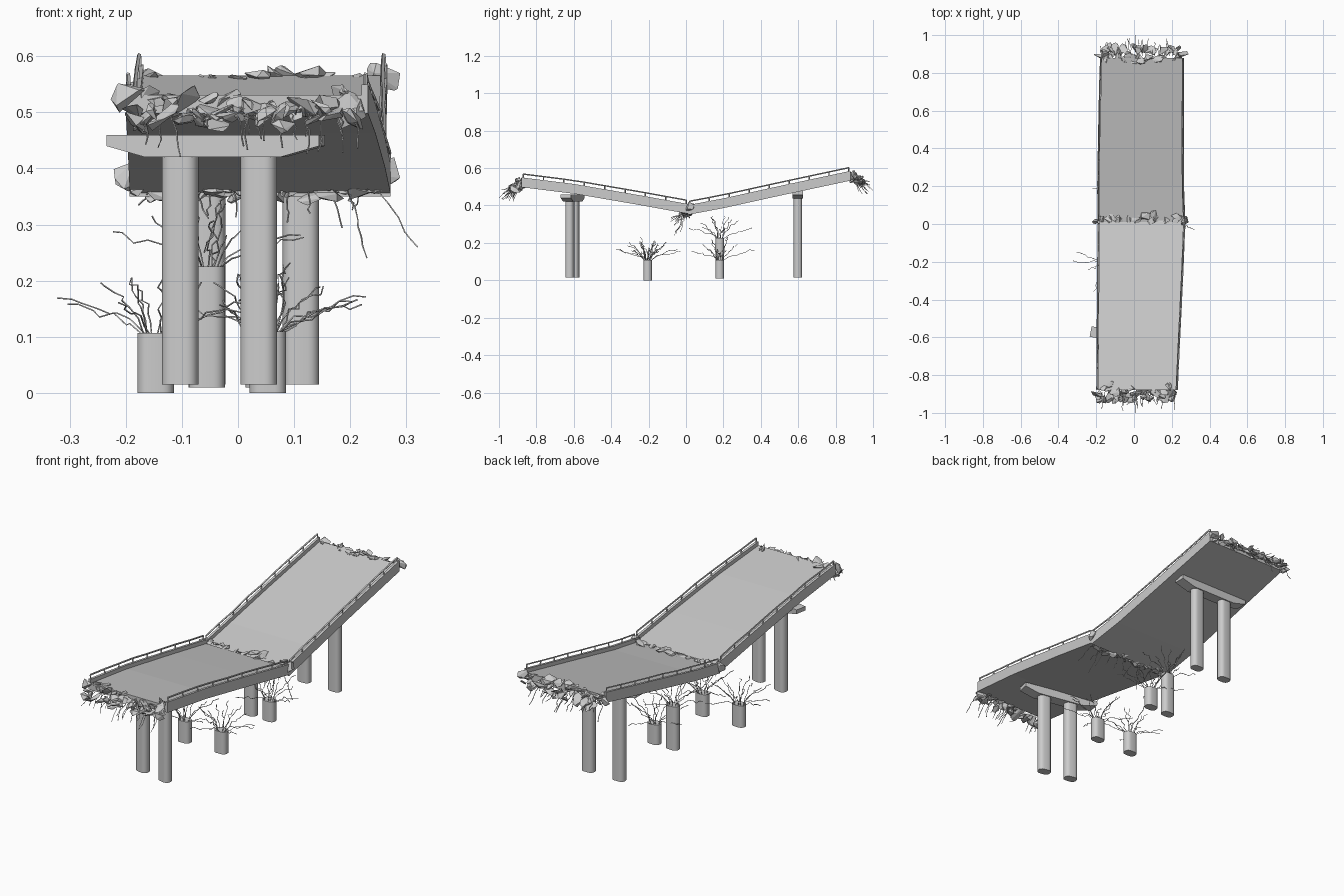
import bpy, bmesh, math, random
from mathutils import Vector, Euler, Matrix

random.seed(7)
U = random.uniform
if "Cube" in bpy.data.objects:
    bpy.data.objects.remove(bpy.data.objects["Cube"])

# One concrete grey for everything
grey = bpy.data.materials.new("concrete grey")
grey.use_nodes = True
grey.diffuse_color = (0.6, 0.6, 0.6, 1)
grey.node_tree.nodes["Principled BSDF"].inputs["Base Color"].default_value = (0.6, 0.6, 0.6, 1)


def finish(bm, name, smooth=False):
    bmesh.ops.recalc_face_normals(bm, faces=bm.faces)
    mesh = bpy.data.meshes.new(name)
    bm.to_mesh(mesh)
    bm.free()
    mesh.materials.append(grey)
    obj = bpy.data.objects.new(name, mesh)
    bpy.context.collection.objects.link(obj)
    if smooth:
        bpy.ops.object.select_all(action='DESELECT')
        obj.select_set(True)
        bpy.context.view_layer.objects.active = obj
        bpy.ops.object.shade_smooth_by_angle(angle=math.radians(40))
    return obj


def loft(bm, rings):
    loops = [[bm.verts.new(p) for p in ring] for ring in rings]
    n = len(loops[0])
    for a, b in zip(loops, loops[1:]):
        for i in range(n):
            bm.faces.new((a[i], a[(i + 1) % n], b[(i + 1) % n], b[i]))
    bm.faces.new(loops[0])
    bm.faces.new(loops[-1])


def tube(bm, pts, r, sides=4):
    rings = []
    for i, p in enumerate(pts):
        d = (pts[min(i + 1, len(pts) - 1)] - pts[max(i - 1, 0)]).normalized()
        side = d.cross(Vector((0.31, 0.2, 0.93))).normalized()
        up = side.cross(d)
        angles = [math.tau * (k + 0.5) / sides for k in range(sides)]
        rings.append([p + (side * math.cos(a) + up * math.sin(a)) * r for a in angles])
    loft(bm, rings)


def chunk(bm, centre, size, tilt):
    """Angular broken piece: the hull of random points on a squashed sphere."""
    turn = Euler((U(-tilt, tilt), U(-tilt, tilt), U(0, math.tau))).to_matrix()
    verts = []
    for _ in range(10):
        v = Vector((U(-1, 1), U(-1, 1), U(-1, 1))).normalized()
        v = turn @ Vector(a * b for a, b in zip(v, size))
        verts.append(bm.verts.new(Vector(centre) + v))
    bmesh.ops.convex_hull(bm, input=verts)


def bar(bm, start, reach, bend=0.6, jitter=0.008, n=7):
    """Bent reinforcing bar: runs out level while its height eases in."""
    start, reach = Vector(start), Vector(reach)
    pts = [start]
    for i in range(1, n + 1):
        t = i / n
        wob = Vector((U(-1, 1), U(-1, 1), U(-1, 1))) * (jitter if i < n else 0)
        pts.append(start + Vector((reach.x * t, reach.y * t, reach.z * t ** bend)) + wob)
    tube(bm, pts, 0.0015)


# Sagging road slabs: stations of (y, left edge x, right edge x, underside z)
front = [(-0.88, -0.2, 0.232, 0.498), (-0.6, -0.198, 0.245, 0.463),
         (-0.25, -0.195, 0.262, 0.403), (0.01, -0.193, 0.272, 0.356)]
rear = [(0.01, -0.193, 0.272, 0.35), (0.2, -0.195, 0.265, 0.386),
        (0.5, -0.19, 0.264, 0.452), (0.88, -0.18, 0.266, 0.533)]
KERB, ROAD, TOP = 0.012, 0.033, 0.052


def at(stations, y):
    for a, b in zip(stations, stations[1:]):
        if y <= b[0]:
            break
    t = (y - a[0]) / (b[0] - a[0])
    return [p + (q - p) * t for p, q in zip(a, b)]


def slab(name, stations):
    bm = bmesh.new()
    rings = []
    for y, l, r, z in stations:
        outline = [(l, 0), (r, 0), (r, TOP), (r - KERB, TOP), (r - KERB, ROAD),
                   (l + KERB, ROAD), (l + KERB, TOP), (l, TOP)]
        rings.append([(x, y, z + h) for x, h in outline])
    loft(bm, rings)
    finish(bm, name + "_slab")
    # Handrail with posts on both kerbs
    for side, col, inset in (("right", 1, 0.005), ("left", 2, -0.005)):
        bm = bmesh.new()
        y0, y1 = stations[0][0], stations[-1][0]
        path = []
        for i in range(9):
            s = at(stations, y0 + (y1 - y0) * (0.01 + 0.98 * i / 8))
            foot = Vector((s[col] + inset, s[0], s[3] + TOP - 0.002))
            head = foot + Vector((U(-0.003, 0.003), 0, 0.021))
            tube(bm, [foot, head], 0.004)
            path.append(head)
        tube(bm, path, 0.004)
        finish(bm, f"{name}_{side}_handrail")


slab("front", front)
slab("rear", rear)


# Broken concrete across the two open ends and the collapsed joint
def rubble(name, count, x0, x1, ys, zs, size, tilt):
    bm = bmesh.new()
    for i in range(count):
        t = U(0, 1)
        k = U(0.6, 1.2)
        chunk(bm, (x0 + (x1 - x0) * (i + U(0, 1)) / count,
                   ys[0] + (ys[1] - ys[0]) * t,
                   zs[0] + (zs[1] - zs[0]) * t + U(-0.012, 0.012)),
              [s * k for s in size], tilt)
    finish(bm, name)


rubble("front_end_rubble", 46, -0.19, 0.21, (-0.86, -0.93), (0.525, 0.487), (0.036, 0.026, 0.012), 0.8)
rubble("rear_end_rubble", 44, -0.17, 0.25, (0.87, 0.935), (0.558, 0.53), (0.034, 0.024, 0.011), 0.7)
rubble("joint_rubble", 26, -0.18, 0.26, (0.005, 0.045), (0.383, 0.388), (0.036, 0.02, 0.009), 0.3)
rubble("joint_underside_rubble", 26, -0.18, 0.26, (-0.02, 0.02), (0.36, 0.355), (0.032, 0.02, 0.012), 0.6)

# Larger broken kerb ends
bm = bmesh.new()
for x, y, z in ((-0.195, -0.9, 0.525), (0.2, -0.89, 0.5), (0.26, 0.9, 0.565),
                (-0.18, 0.89, 0.55), (0.27, 0.01, 0.395), (-0.19, 0.01, 0.385)):
    chunk(bm, (x, y, z), (0.018, 0.035, 0.032), 0.4)
finish(bm, "broken_kerb_ends")


# Piers: rounded pillars, tapered crossheads, and broken stumps
def pillar(name, x, y, z0, z1, turn=0.0):
    bm = bmesh.new()
    bmesh.ops.create_cube(bm, size=1, matrix=Matrix.Diagonal((0.065, 0.045, z1 - z0, 1)))
    uprights = [e for e in bm.edges if abs(e.verts[0].co.z - e.verts[1].co.z) > 0.01]
    bmesh.ops.bevel(bm, geom=uprights, offset=0.02, segments=4, profile=0.5, affect='EDGES')
    obj = finish(bm, name, smooth=True)
    obj.location = (x, y, (z0 + z1) / 2)
    obj.rotation_euler.z = turn


def crosshead(name, x, y, z, turn):
    bm = bmesh.new()
    outline = [(-0.122, 0), (0.122, 0), (0.193, 0.02), (0.193, 0.04), (-0.193, 0.04), (-0.193, 0.02)]
    loft(bm, [[(px, d, pz) for px, pz in outline] for d in (-0.028, 0.028)])
    obj = finish(bm, name)
    obj.location = (x, y, z)
    obj.rotation_euler.z = turn


TURN = math.radians(-11)
pillar("front_right_pillar", -0.103, -0.594, 0.015, 0.425, TURN)
pillar("front_left_pillar", 0.037, -0.621, 0.015, 0.425, TURN)
crosshead("front_crosshead", -0.04, -0.606, 0.42, TURN)
pillar("rear_right_pillar", -0.055, 0.598, 0.015, 0.445)
pillar("rear_left_pillar", 0.112, 0.598, 0.015, 0.445)
crosshead("rear_crosshead", 0.028, 0.598, 0.437, 0)

stumps = [("front_right_stump", -0.147, -0.205, 0, 0.107, 0.115),
          ("front_left_stump", 0.053, -0.205, 0, 0.109, 0.115),
          ("rear_right_stump", -0.056, 0.18, 0.01, 0.225, 0.12),
          ("rear_left_stump", 0.046, 0.18, 0.01, 0.109, 0.11)]
for name, x, y, z0, z1, rise in stumps:
    pillar(name, x, y, z0, z1)
    bm = bmesh.new()
    for i in range(13):
        a = math.tau * i / 13 + U(-0.2, 0.2)
        c, s = math.cos(a), math.sin(a)
        spread = (0.17, 0.09, 0.04)[i % 3] * U(0.85, 1.05)
        height = rise * (0.55, 0.85, 1.1)[i % 3] * U(0.8, 1.05)
        bar(bm, (x + 0.022 * c, y + 0.015 * s, z1 - 0.005), (c * spread, s * spread, height))
    if y < 0:
        way = -1 if x < 0 else 1
        bar(bm, (x + way * 0.02, y, z1), (way * 0.155, 0.01, 0.062), 0.5)
    finish(bm, name + "_bars")

# Bars hanging from the open ends and the joint
for name, y, z, way, count in (("front_end_bars", -0.92, 0.5, -1, 24),
                               ("rear_end_bars", 0.92, 0.54, 1, 24)):
    bm = bmesh.new()
    for i in range(count):
        x = -0.18 + 0.39 * (i + U(0, 1)) / count
        bar(bm, (x, y - way * 0.03, z), (U(-0.02, 0.02), way * U(0.03, 0.1), U(-0.08, 0.01)), 1.5, 0.005, 5)
    bar(bm, (0, y, z), (0.01, way * 1.0 - y, -0.06), 1.5, 0.004, 5)
    finish(bm, name)

bm = bmesh.new()
for i in range(12):
    x = -0.15 + 0.38 * i / 11
    bar(bm, (x, 0, 0.36), (U(-0.03, 0.03), U(-0.09, 0.02), U(-0.08, -0.02)), 1.3, 0.005, 5)
for start, reach in (((0.25, 0, 0.36), (0.07, -0.03, -0.1)),
                     ((0.2, 0, 0.35), (0.03, -0.06, -0.11)),
                     ((-0.02, 0, 0.35), (-0.04, -0.05, -0.1))):
    bar(bm, start, reach, 1.2, 0.006)
finish(bm, "joint_bars")
